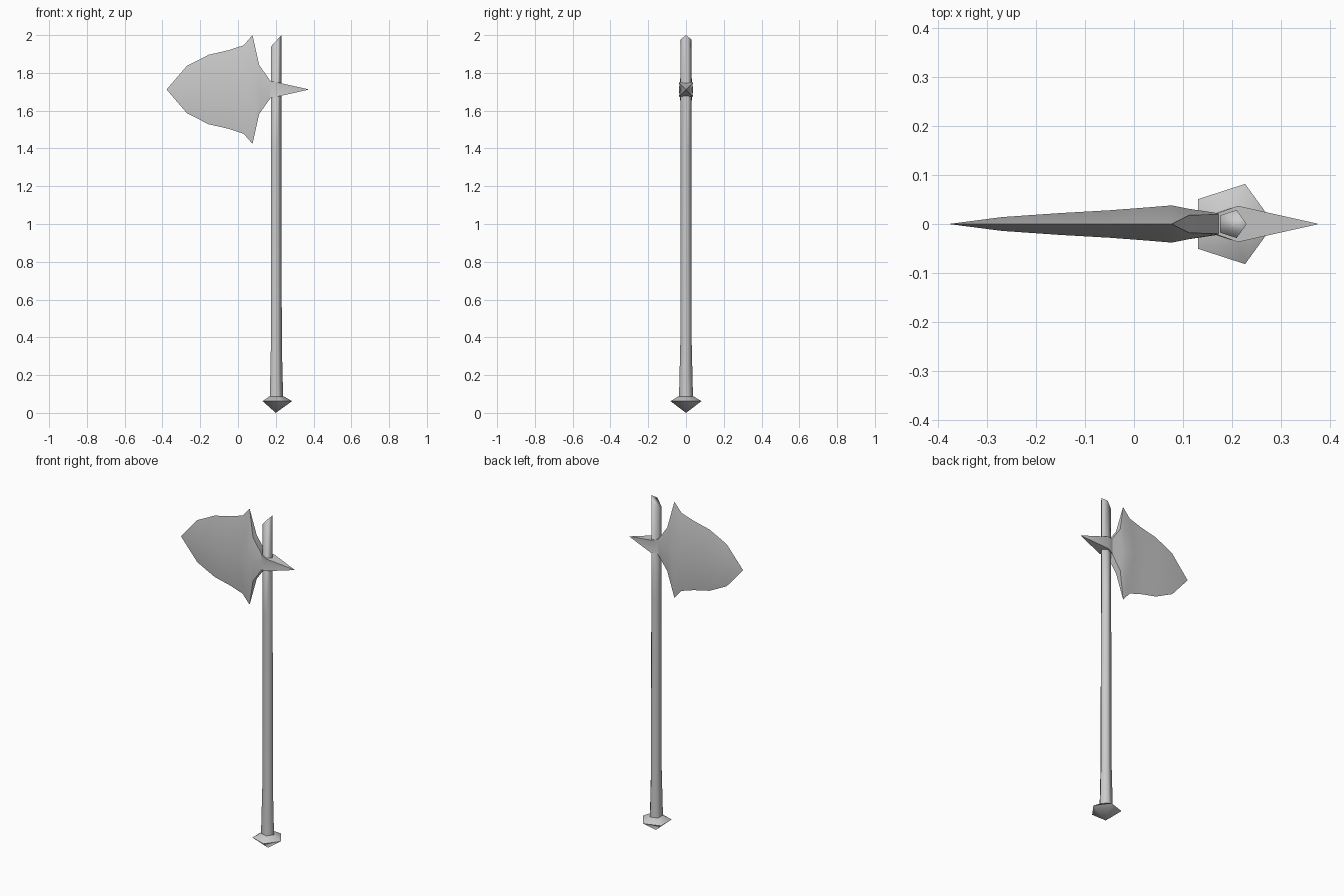
import bpy, bmesh
from math import cos, sin, radians

cube = bpy.data.objects.get("Cube")
if cube:
    bpy.data.objects.remove(cube, do_unlink=True)

# One plain grey for the whole weapon
steel = bpy.data.materials.new("plain_grey")
steel.use_nodes = True
grey = (0.6, 0.6, 0.6, 1)
steel.diffuse_color = grey
steel.node_tree.nodes["Principled BSDF"].inputs["Base Color"].default_value = grey

POLE_X = 0.2
HEAD_Z = 1.712


def loft(name, rings, smooth_angle):
    """Skin a list of equal-sized point rings, cap the ends, merge collapsed points."""
    bm = bmesh.new()
    rows = [[bm.verts.new(p) for p in ring] for ring in rings]
    n = len(rows[0])
    for a, b in zip(rows, rows[1:]):
        for i in range(n):
            j = (i + 1) % n
            bm.faces.new((a[i], a[j], b[j], b[i]))
    bm.faces.new(rows[0])
    bm.faces.new(rows[-1])
    bmesh.ops.remove_doubles(bm, verts=bm.verts, dist=0.0005)
    bmesh.ops.recalc_face_normals(bm, faces=bm.faces)
    mesh = bpy.data.meshes.new(name)
    bm.to_mesh(mesh)
    bm.free()
    mesh.materials.append(steel)
    obj = bpy.data.objects.new(name, mesh)
    bpy.context.collection.objects.link(obj)
    bpy.ops.object.select_all(action="DESELECT")
    obj.select_set(True)
    bpy.context.view_layer.objects.active = obj
    bpy.ops.object.shade_smooth_by_angle(angle=radians(smooth_angle))
    return obj


def pentagon(r, z, slope=0):
    """Five-sided ring about the pole, corner towards +x, optionally tilted."""
    pts = [(r * cos(radians(72 * i)), r * sin(radians(72 * i))) for i in range(5)]
    return [(POLE_X + x, y, z + slope * x) for x, y in pts]


# Handle: five-sided pole, flared at the grip, cut at a slant on top
loft("handle", [pentagon(0.039, 0.08), pentagon(0.032, 0.36),
                pentagon(0.030, 1.4), pentagon(0.030, 1.967, 1.1)], 80)

# Pommel: five-sided knob with a pointed underside
loft("pommel", [pentagon(0, 0), pentagon(0.086, 0.062), pentagon(0.042, 0.088)], 100)

# Blade columns: x, half height, half thickness at rim, half thickness at middle
columns = [(-0.378, 0, 0, 0), (-0.27, 0.126, 0, 0.014), (-0.155, 0.184, 0, 0.022),
           (-0.05, 0.208, 0, 0.028), (0.03, 0.234, 0, 0.034), (0.077, 0.288, 0, 0.038),
           (0.112, 0.13, 0.018, 0.031), (0.172, 0.045, 0.02, 0.022)]
loft("blade", [[(x, -mid, HEAD_Z), (x, -rim, HEAD_Z + h), (x, rim, HEAD_Z + h),
                (x, mid, HEAD_Z), (x, rim, HEAD_Z - h), (x, -rim, HEAD_Z - h)]
               for x, h, rim, mid in columns], 50)


# Back spike: square socket with pinched sides, tapering to a point
def socket(x, w, h, pinch=1):
    ring = [(w, h), (0, h), (-w, h), (-w * pinch, 0), (-w, -h), (0, -h), (w, -h), (w * pinch, 0)]
    return [(x, y, HEAD_Z + z) for y, z in ring]


loft("back_spike", [socket(0.168, 0.021, 0.045), socket(0.212, 0.037, 0.037, 0.85),
                    socket(0.377, 0, 0)], 30)
